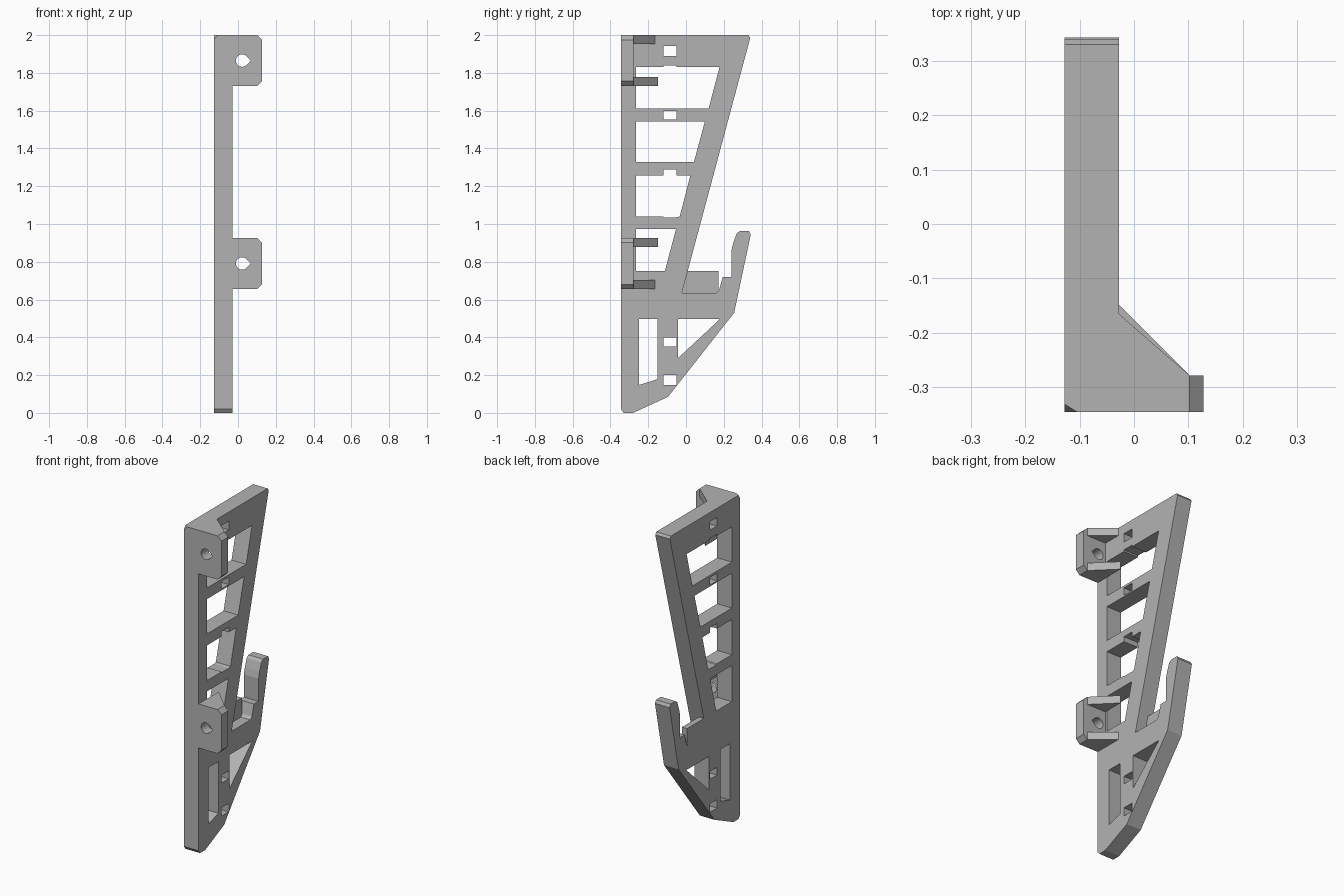
import bpy, bmesh, math
from mathutils import Matrix, Vector

cube = bpy.data.objects.get("Cube")
if cube:
    bpy.data.objects.remove(cube, do_unlink=True)

grey = bpy.data.materials.new("plain grey")
grey.use_nodes = True
grey.diffuse_color = (0.45, 0.45, 0.45, 1)
grey.node_tree.nodes["Principled BSDF"].inputs["Base Color"].default_value = (0.45, 0.45, 0.45, 1)

# Orientation of a flat profile: drawn in (y, z), (x, z) or (x, y)
SIDE = Matrix(((0, 0, 1), (1, 0, 0), (0, 1, 0))).to_4x4()
FRONT = Matrix(((1, 0, 0), (0, 0, -1), (0, 1, 0))).to_4x4()
FLAT = Matrix.Identity(4)
LEFT, RIGHT = -0.128, -0.028
FACE = -0.345


def slab(name, loops, facing, low, high, cut=None):
    """Extrude an outline (first loop) with holes (other loops) from low to high."""
    curve = bpy.data.curves.new(name, "CURVE")
    curve.dimensions = "2D"
    curve.fill_mode = "BOTH"
    curve.extrude = (high - low) / 2
    for loop in loops:
        spline = curve.splines.new("POLY")
        spline.points.add(len(loop) - 1)
        for point, (a, b) in zip(spline.points, loop):
            point.co = (a, b, 0, 1)
        spline.use_cyclic_u = True
    source = bpy.data.objects.new(name + " source", curve)
    bpy.context.collection.objects.link(source)
    graph = bpy.context.evaluated_depsgraph_get()
    mesh = bpy.data.meshes.new_from_object(source.evaluated_get(graph))
    bpy.data.objects.remove(source, do_unlink=True)
    bpy.data.curves.remove(curve)
    bm = bmesh.new()
    bm.from_mesh(mesh)
    axis = facing.to_3x3() @ Vector((0, 0, 1))
    shift = axis * ((low + high) / 2 * sum(axis))
    bmesh.ops.transform(bm, matrix=Matrix.Translation(shift) @ facing, verts=bm.verts)
    bmesh.ops.remove_doubles(bm, verts=bm.verts, dist=0.0005)
    if cut:
        bmesh.ops.bisect_plane(bm, geom=bm.verts[:] + bm.edges[:] + bm.faces[:],
                               plane_co=cut[0], plane_no=cut[1], clear_outer=True)
        bmesh.ops.holes_fill(bm, edges=[e for e in bm.edges if e.is_boundary])
    bmesh.ops.recalc_face_normals(bm, faces=bm.faces)
    for face in bm.faces:
        face.smooth = False
    bm.to_mesh(mesh)
    bm.free()
    mesh.name = name
    mesh.materials.clear()
    mesh.materials.append(grey)
    part = bpy.data.objects.new(name, mesh)
    bpy.context.collection.objects.link(part)
    return part


def square_hole(low, high):
    return [(-0.12, low), (-0.05, low), (-0.05, high), (-0.12, high)]


# Side plate with slanted arm and rear hook
outline = [(FACE, 0.02), (-0.33, 0), (-0.28, 0), (-0.095, 0.085), (0.255, 0.53),
           (0.343, 0.945), (0.333, 0.963), (0.285, 0.963), (0.268, 0.95), (0.25, 0.9),
           (0.24, 0.86), (0.24, 0.72), (0.195, 0.72), (0.175, 0.65), (0.16, 0.635),
           (-0.022, 0.635), (0.34, 1.985), (0.33, 2), (FACE, 2)]

# Ladder windows, lower slot and triangle
EDGE = -0.265
windows = [
    [(EDGE, 1.612), (0.12, 1.612), (0.177, 1.83), (-0.05, 1.83), (-0.05, 1.84),
     (-0.12, 1.84), (-0.12, 1.83), (EDGE, 1.83)],
    [(EDGE, 1.328), (0.042, 1.328), (0.1, 1.543), (EDGE, 1.543)],
    [(EDGE, 1.04), (-0.12, 1.04), (-0.115, 1.035), (-0.05, 1.035), (-0.033, 1.04),
     (0.023, 1.257), (-0.05, 1.257), (-0.05, 1.288), (-0.12, 1.288), (-0.12, 1.257),
     (EDGE, 1.257)],
    [(EDGE, 0.75), (-0.112, 0.75), (-0.053, 0.973), (EDGE, 0.973)],
    [(-0.248, 0.148), (-0.152, 0.178), (-0.152, 0.497), (-0.248, 0.497)],
    [(-0.042, 0.29), (0.18, 0.497), (-0.042, 0.497)],
]
ties = [square_hole(*z) for z in ((1.89, 1.943), (1.552, 1.598), (0.352, 0.4), (0.148, 0.2))]
corner = (Vector((LEFT, FACE, 1.977)), Vector((-1, -1.6, 1)))
slab("side plate", [outline] + windows + ties, SIDE, LEFT, RIGHT, corner)

# Thin web in the fork between arm and hook
slab("fork web", [[(-0.022, 0.634), (0.16, 0.634), (0.172, 0.65), (0.172, 0.75), (0.005, 0.75)]],
     SIDE, LEFT, LEFT + 0.035)


# Mounting tabs with teardrop holes and gusset ribs
def mounting_tab(name, low, high, reach_low, reach_high):
    middle = (low + high) / 2
    tab = [(RIGHT, low), (0.102, low), (0.128, low + 0.026), (0.128, high - 0.026),
           (0.102, high), (RIGHT, high)]
    hole = [(0.068, middle)]
    for step in range(19):
        angle = math.radians(45 + 15 * step)
        hole.append((0.022 + 0.033 * math.cos(angle), middle + 0.033 * math.sin(angle)))
    slab(name + " tab", [tab, hole], FRONT, FACE, -0.278)
    for label, bottom, reach in (("lower", low, reach_low), ("upper", high - 0.048, reach_high)):
        rib = [(RIGHT, -0.278), (0.102, -0.278), (RIGHT, reach)]
        slab(f"{name} {label} rib", [rib], FLAT, bottom, bottom + 0.048)


mounting_tab("top", 1.73, 2.0, -0.148, -0.165)
mounting_tab("bottom", 0.655, 0.927, -0.165, -0.148)
